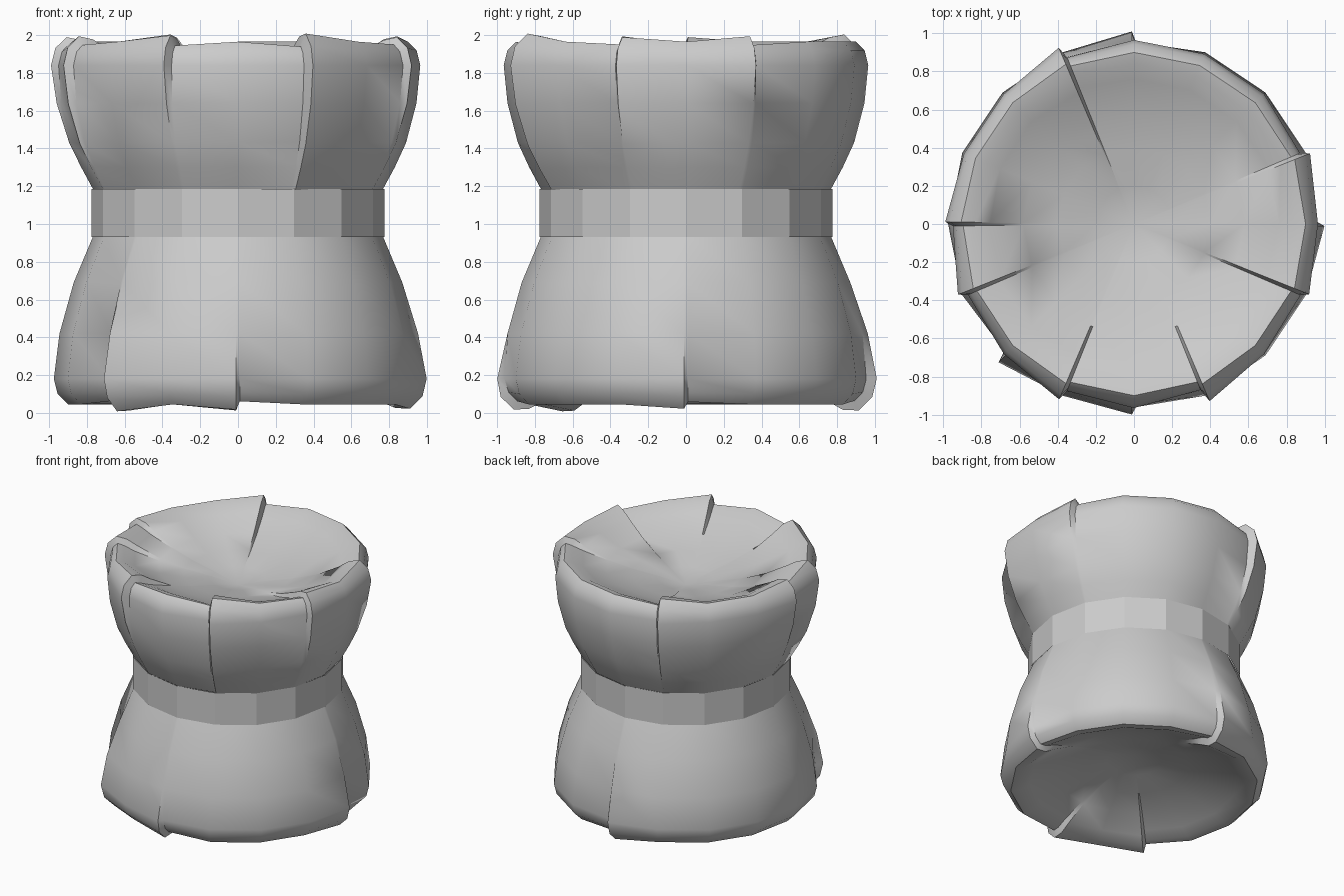
import bpy
import math
from mathutils import Vector

if "Cube" in bpy.data.objects:
    bpy.data.objects.remove(bpy.data.objects["Cube"], do_unlink=True)

SIDES = 16
STEP = math.tau / SIDES

fabric = bpy.data.materials.new("grey_fabric")
fabric.use_nodes = True
fabric.diffuse_color = (0.6, 0.6, 0.6, 1)
fabric.node_tree.nodes["Principled BSDF"].inputs["Base Color"].default_value = (0.6, 0.6, 0.6, 1)


def make_object(name, verts, faces):
    mesh = bpy.data.meshes.new(name)
    mesh.from_pydata(verts, [], faces)
    mesh.materials.append(fabric)
    obj = bpy.data.objects.new(name, mesh)
    bpy.context.collection.objects.link(obj)
    return obj


def smooth(obj, degrees):
    bpy.ops.object.select_all(action="DESELECT")
    obj.select_set(True)
    bpy.context.view_layer.objects.active = obj
    bpy.ops.object.shade_smooth_by_angle(angle=math.radians(degrees))


def normals(profile):
    # outward normal of every profile point, from its neighbours
    result = []
    for i in range(len(profile)):
        a = Vector(profile[max(i - 1, 0)])
        b = Vector(profile[min(i + 1, len(profile) - 1)])
        t = (b - a).normalized()
        result.append(Vector((-t.y, t.x)))
    return result


def cushion(name, profile, pleats, flip):
    """Turned half, from the waist over the rim to the dished middle.
    pleats: side index -> (raised side, outer length, inner length, depth)."""
    # a pleated column is doubled: one raised edge and one sunken edge
    columns = []
    for k in range(SIDES):
        if k in pleats:
            raised, outer, inner, depth = pleats[k]
            for s in (-1, 1):
                columns.append((k * STEP + s * 0.011, s * raised, outer, inner, depth))
        else:
            columns.append((k * STEP, 0, 1, 1, 0))

    rim = max(range(len(profile)), key=lambda i: -profile[i][1])
    verts = []
    for angle, sign, outer, inner, depth in columns:
        for i, ((r, h), n) in enumerate(zip(profile, normals(profile))):
            if i <= rim:
                weight = 1 - (h - profile[rim][1]) / outer
            else:
                weight = 1 - (profile[rim][0] - r) / inner
            weight = min(1, 1.3 * max(0, weight))
            push = depth * weight * (sign if sign > 0 else 0.6 * sign)
            rr, hh = r + n.x * push, h + n.y * push
            z = 2 - hh if flip else hh
            verts.append((rr * math.cos(angle), rr * math.sin(angle), z))

    rows, count = len(profile), len(columns)
    middle_h = profile[-1][1] + 0.05
    verts.append((0, 0, 2 - middle_h if flip else middle_h))
    faces = []
    for c in range(count):
        d = (c + 1) % count
        for i in range(rows - 1):
            faces.append((c * rows + i, c * rows + i + 1, d * rows + i + 1, d * rows + i))
        faces.append((c * rows + rows - 1, len(verts) - 1, d * rows + rows - 1))
    if not flip:
        faces = [f for f in faces]
    else:
        faces = [f[::-1] for f in faces]
    # lower half winds outward when the list is reversed by its mirrored height
    obj = make_object(name, verts, faces)
    import bmesh
    bm = bmesh.new()
    bm.from_mesh(obj.data)
    bmesh.ops.recalc_face_normals(bm, faces=bm.faces)
    bm.to_mesh(obj.data)
    bm.free()
    smooth(obj, 48)


# Profiles run waist -> rim -> inside, heights measured from the open end
dish = [(0.84, 0.05), (0.76, 0.09), (0.58, 0.16), (0.4, 0.21), (0.2, 0.25)]
upper_profile = [(0.765, 0.82), (0.83, 0.7), (0.89, 0.57), (0.945, 0.36),
                 (0.965, 0.16), (0.945, 0.08), (0.9, 0.035)] + dish
lower_profile = [(0.765, 0.94), (0.87, 0.69), (0.945, 0.42), (0.975, 0.18),
                 (0.955, 0.1), (0.9, 0.045)] + dish

cushion("upper_cushion", upper_profile, {
    1: (-1, 0.55, 0.25, 0.03),
    5: (1, 0.85, 0.6, 0.04),
    8: (-1, 0.6, 0.3, 0.025),
    9: (-1, 0.8, 0.4, 0.03),
    11: (-1, 0.55, 0.3, 0.035),
    13: (1, 0.9, 0.3, 0.045),
    15: (1, 0.8, 0.6, 0.025),
}, True)

cushion("lower_cushion", lower_profile, {
    0: (-1, 0.5, 0.3, 0.025),
    4: (1, 0.6, 0.4, 0.035),
    10: (1, 0.7, 0.5, 0.04),
    12: (-1, 0.36, 0.4, 0.03),
}, False)

# Flat-sided band round the waist
band_verts = [(0.775 * math.cos(k * STEP), 0.775 * math.sin(k * STEP), z)
              for z in (0.93, 1.185) for k in range(SIDES)]
band_faces = [(k, (k + 1) % SIDES, SIDES + (k + 1) % SIDES, SIDES + k) for k in range(SIDES)]
make_object("waist_band", band_verts, band_faces)
